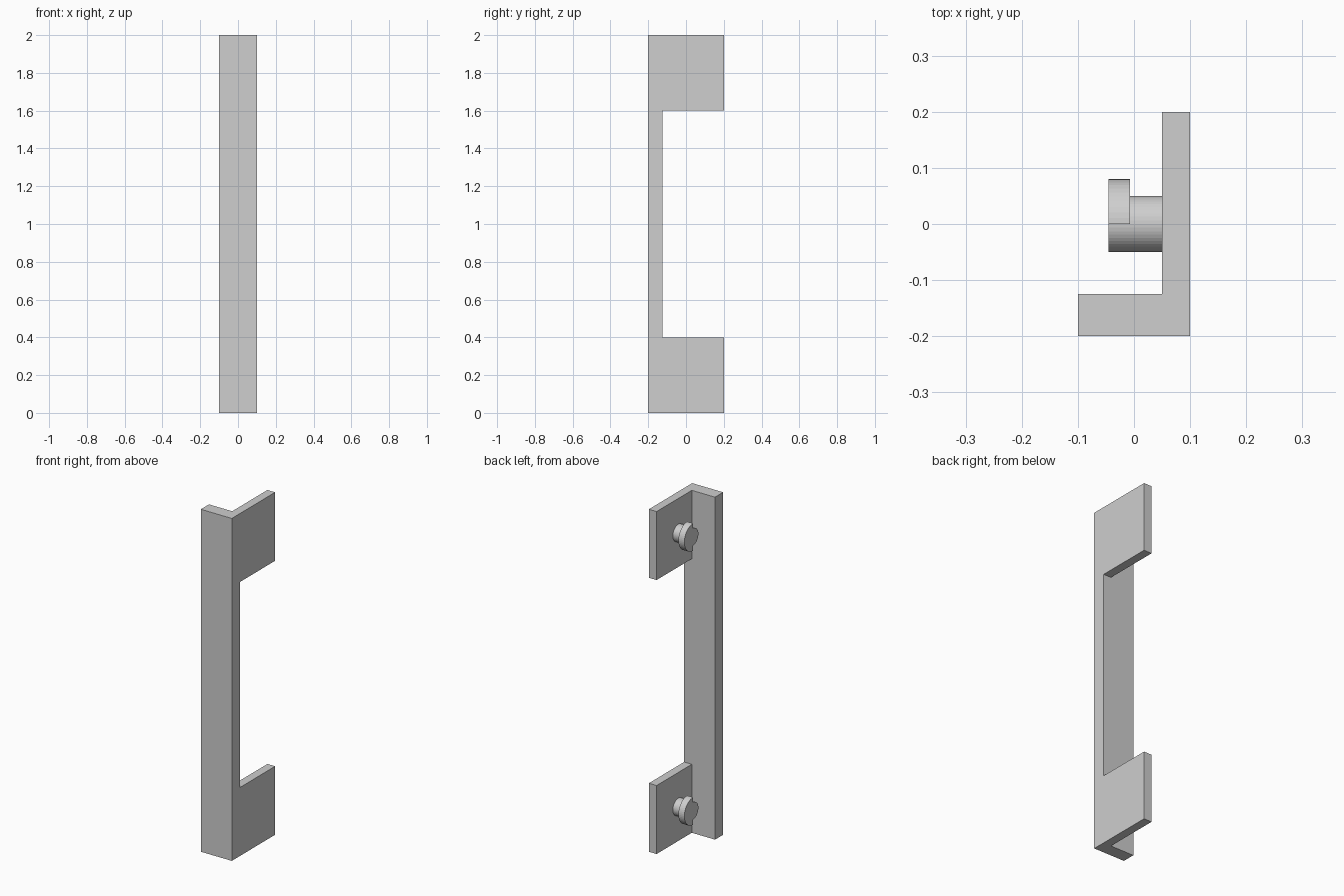
import bpy, bmesh, math
from mathutils import Vector

if "Cube" in bpy.data.objects:
    bpy.data.objects.remove(bpy.data.objects["Cube"])

grey = bpy.data.materials.new("light_grey")
grey.diffuse_color = (0.62, 0.62, 0.62, 1)
grey.use_nodes = True
grey.node_tree.nodes["Principled BSDF"].inputs["Base Color"].default_value = grey.diffuse_color


def prism(name, outline, extrude):
    """Extrude a flat outline of 3D points along a vector."""
    bm = bmesh.new()
    face = bm.faces.new([bm.verts.new(p) for p in outline])
    ext = bmesh.ops.extrude_face_region(bm, geom=[face], use_keep_orig=True)
    moved = [g for g in ext["geom"] if isinstance(g, bmesh.types.BMVert)]
    bmesh.ops.translate(bm, verts=moved, vec=Vector(extrude))
    bmesh.ops.recalc_face_normals(bm, faces=bm.faces)
    mesh = bpy.data.meshes.new(name)
    bm.to_mesh(mesh)
    bm.free()
    mesh.materials.append(grey)
    obj = bpy.data.objects.new(name, mesh)
    bpy.context.collection.objects.link(obj)
    return obj


def arc(x, z, radius, start, end, steps, closed=False):
    """Points on an arc in the plane across x; angle 0 points to +y."""
    count = steps if closed else steps + 1
    angles = [start + (end - start) * i / steps for i in range(count)]
    return [(x, radius * math.cos(a), z + radius * math.sin(a)) for a in angles]


# Handle: full-height L section
section = [(-0.1, -0.2), (0.1, -0.2), (0.1, 0.2), (0.05, 0.2),
           (0.05, -0.125), (-0.1, -0.125)]
handle = prism("handle", [(x, y, 0) for x, y in section], (0, 0, 2))

# Opening that leaves a mounting plate at each end
cutter = prism("opening_cutter",
               [(0.05 - 0.05, -0.125, 0.4), (0.2, -0.125, 0.4),
                (0.2, 0.3, 0.4), (0.0, 0.3, 0.4)], (0, 0, 1.2))
cutter.hide_render = True
cutter.hide_viewport = True
cut = handle.modifiers.new("opening", "BOOLEAN")
cut.operation = "DIFFERENCE"
cut.solver = "EXACT"
cut.object = cutter

# Locking pegs: round shaft with a wider half-round lug at the tip
for label, z in (("lower", 0.2), ("upper", 1.8)):
    prism(label + "_peg_shaft",
          arc(-0.045, z, 0.05, 0, 2 * math.pi, 48, closed=True), (0.095, 0, 0))
    prism(label + "_peg_lug",
          arc(-0.0455, z, 0.08, -math.pi / 2, math.pi / 2, 24), (0.0385, 0, 0))
